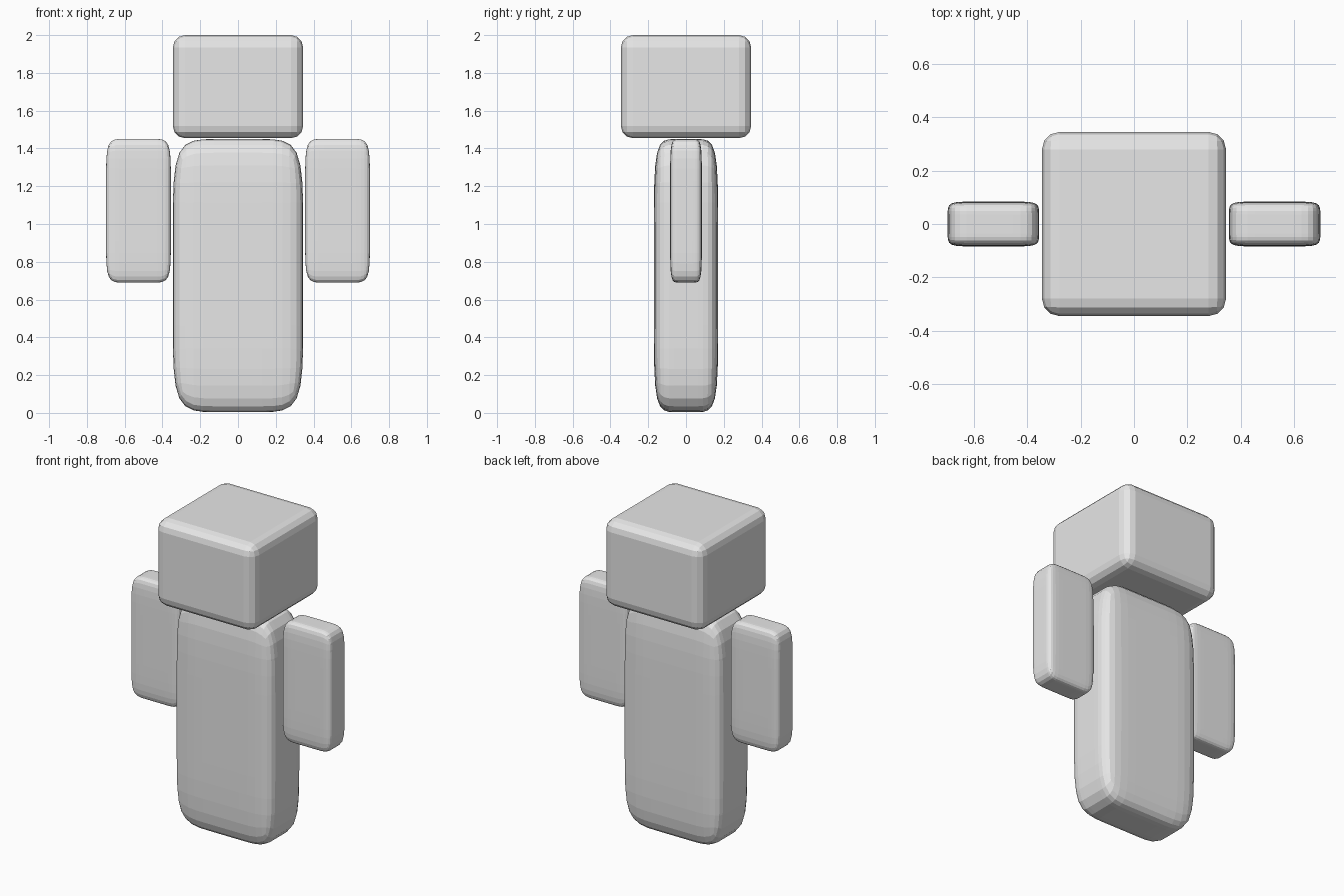
import bpy
import bmesh
from mathutils import Vector

default = bpy.data.objects.get("Cube")
if default:
    bpy.data.objects.remove(default, do_unlink=True)

# One plain grey for the whole figure
grey = bpy.data.materials.new("plain_grey")
grey.use_nodes = True
colour = (0.8, 0.8, 0.8, 1)
grey.diffuse_color = colour
grey.node_tree.nodes["Principled BSDF"].inputs["Base Color"].default_value = colour


def block(name, centre, size, support=None):
    """Box of the given size; support is where its holding loops sit, 0 to 1."""
    bm = bmesh.new()
    bmesh.ops.create_cube(bm, size=2)
    if support:
        for axis in range(3):
            for side in (-1, 1):
                normal = Vector((0, 0, 0))
                normal[axis] = 1
                bmesh.ops.bisect_plane(
                    bm, geom=bm.verts[:] + bm.edges[:] + bm.faces[:],
                    plane_co=normal * side * support, plane_no=normal)
    bmesh.ops.scale(bm, vec=Vector(size) / 2, verts=bm.verts)
    mesh = bpy.data.meshes.new(name)
    bm.to_mesh(mesh)
    bm.free()
    mesh.materials.append(grey)
    obj = bpy.data.objects.new(name, mesh)
    obj.location = centre
    bpy.context.collection.objects.link(obj)
    if support:
        subdivision = obj.modifiers.new("rounding", 'SUBSURF')
        subdivision.levels = subdivision.render_levels = 2
    return obj


# Head: crisp box with narrow bevelled edges
head = block("head", (0, 0, 1.727), (0.69, 0.69, 0.546))
bevel = head.modifiers.new("edge_bevel", 'BEVEL')
bevel.width = 0.065
bevel.segments = 3

# Body: softly rounded slab
block("body", (0, 0, 0.727), (0.69, 0.34, 1.445), support=0.4)

# Arms: thin rounded slabs either side of the body
for side, label in ((1, "left"), (-1, "right")):
    block(label + "_arm", (side * 0.527, 0, 1.07), (0.343, 0.168, 0.762), support=0.5)
